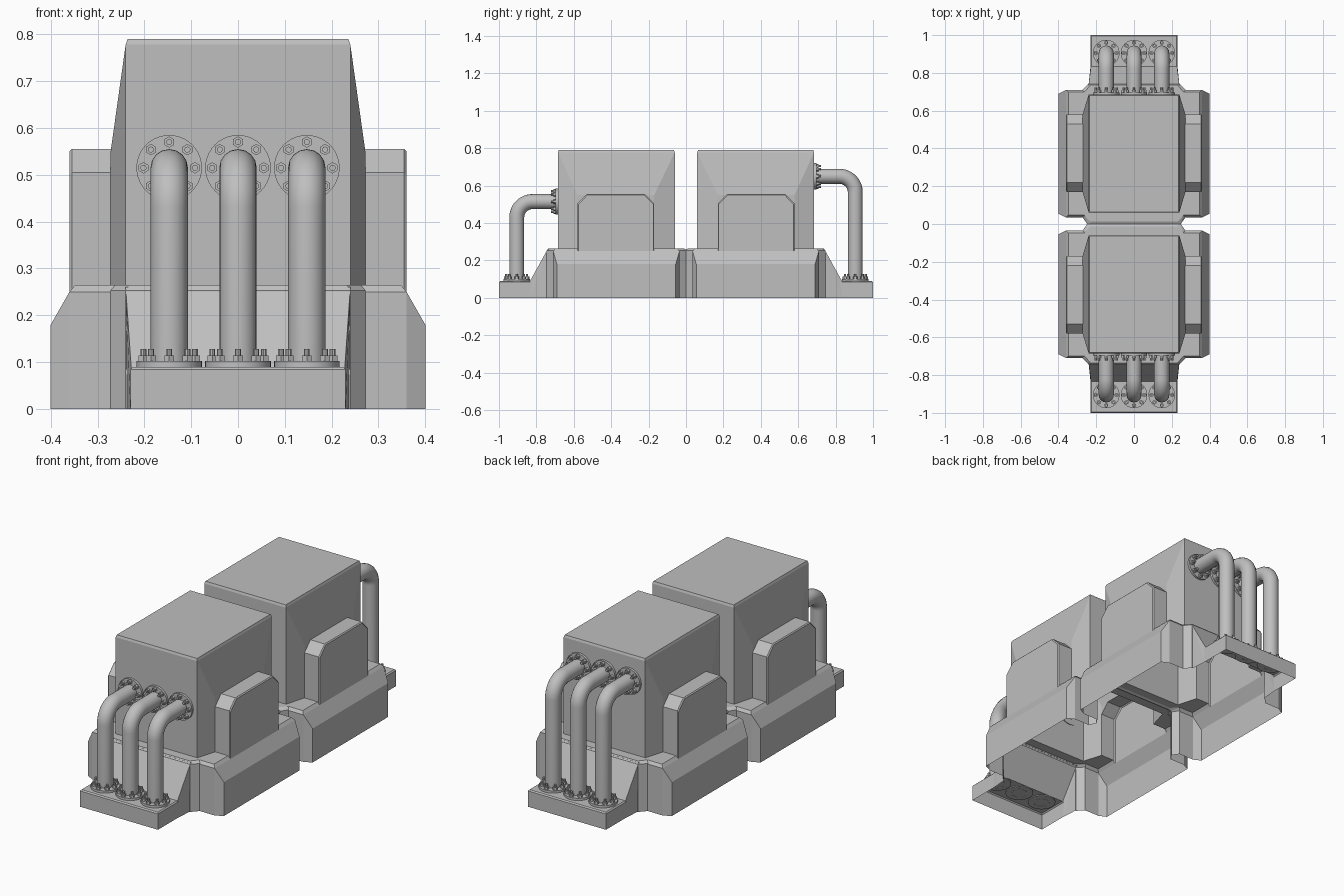
import bpy, bmesh, math
from mathutils import Matrix, Vector

cube = bpy.data.objects.get("Cube")
if cube:
    bpy.data.objects.remove(cube, do_unlink=True)

GREY = (0.52, 0.52, 0.52, 1)
metal = bpy.data.materials.new("plain_grey")
metal.use_nodes = True
metal.diffuse_color = GREY
metal.node_tree.nodes["Principled BSDF"].inputs["Base Color"].default_value = GREY


def make_object(name, bm):
    bmesh.ops.recalc_face_normals(bm, faces=bm.faces)
    mesh = bpy.data.meshes.new(name)
    bm.to_mesh(mesh)
    bm.free()
    mesh.materials.append(metal)
    obj = bpy.data.objects.new(name, mesh)
    bpy.context.collection.objects.link(obj)
    return obj


def activate(obj):
    bpy.ops.object.select_all(action='DESELECT')
    obj.select_set(True)
    bpy.context.view_layer.objects.active = obj


def hull(name, points):
    """Convex solid around a handful of corner points."""
    bm = bmesh.new()
    for p in points:
        bm.verts.new(p)
    bmesh.ops.convex_hull(bm, input=bm.verts)
    bmesh.ops.dissolve_limit(bm, angle_limit=0.01, verts=bm.verts, edges=bm.edges)
    return make_object(name, bm)


def layer(outline, z):
    """Points of a half outline, mirrored across x, at one height."""
    return [(s * x, y, z) for x, y in outline for s in (-1, 1)]


def inset(outline, d):
    mid = sum(y for x, y in outline) / len(outline)
    return [(x - d, y - math.copysign(d, y - mid)) for x, y in outline]


# Half of the housing, as solids to be joined
core_plan = [(.24, -.012), (.272, .035), (.272, .71), (.24, .745)]
core = hull("housing_shell", layer(core_plan, 0) + layer(core_plan, .253)
            + layer([(.23, .012), (.262, .045), (.262, .70), (.23, .735)], .265))

wing_plan = [(.36, .035), (.4, .055), (.4, .69), (.36, .71)]
wing_top = [(.36, .035), (.36, .71)]
wings = hull("wings", layer(wing_plan, 0) + layer(wing_plan, .18)
             + layer(wing_top, .25) + layer(inset(wing_top, .012), .265))

ramp = hull("ramp", layer([(.24, .70), (.23, .835)], 0)
            + layer([(.24, .70), (.24, .74)], .26) + layer([(.228, .835)], .088))

plat_plan = [(.23, .80), (.23, 1.0)]
platform = hull("platform", layer(plat_plan, 0) + layer(plat_plan, .084)
                + layer([(.224, .80), (.224, .994)], .09))

roof = [(.24, .06), (.24, .685)]
tower_plan = [(.24, .06), (.272, .17), (.272, .58), (.24, .685)]
tower = hull("tower", layer(tower_plan, .2) + layer(tower_plan, .55)
             + layer(roof, .778) + layer(inset(roof, .004), .79))


def cheek(side):
    profile = [(.17, .2), (.17, .505), (.22, .555), (.53, .555), (.58, .505), (.58, .2)]
    pts = [(side * .2, y, z) for y, z in profile]
    pts += [(side * .355, y, z) for y, z in profile]
    pts += [(side * .36, y + (.375 - y) * .02, z - .005) for y, z in profile]
    return hull("cheek", pts)


for part in (wings, ramp, platform, tower, cheek(-1), cheek(1)):
    mod = core.modifiers.new("join", 'BOOLEAN')
    mod.operation = 'UNION'
    mod.solver = 'EXACT'
    mod.object = part
    activate(core)
    bpy.ops.object.modifier_apply(modifier=mod.name)
    bpy.data.objects.remove(part, do_unlink=True)

# Open the underside, then mirror so both halves share one hollow shell
bm = bmesh.new()
bm.from_mesh(core.data)
floor = [f for f in bm.faces if all(v.co.z < .001 for v in f.verts)]
bmesh.ops.delete(bm, geom=floor, context='FACES')
bm.to_mesh(core.data)
bm.free()
mirror = core.modifiers.new("mirror", 'MIRROR')
mirror.use_axis = (False, True, False)
mirror.use_bisect_axis = (False, True, False)
activate(core)
bpy.ops.object.modifier_apply(modifier=mirror.name)


def flange(name, place):
    """Round plate with a ring of nuts and studs, facing local +z."""
    bm = bmesh.new()

    def rod(radius, low, high, sides, x=0, y=0):
        bmesh.ops.create_cone(
            bm, cap_ends=True, segments=sides, radius1=radius, radius2=radius,
            depth=high - low,
            matrix=place @ Matrix.Translation((x, y, (low + high) / 2)))

    rod(.07, -.004, .012, 40)
    for i in range(8):
        a = i * math.tau / 8
        x, y = .055 * math.cos(a), .055 * math.sin(a)
        rod(.012, .012, .024, 6, x, y)
        rod(.0065, .024, .038, 10, x, y)
    obj = make_object(name, bm)
    activate(obj)
    bpy.ops.object.shade_smooth_by_angle(angle=math.radians(35))


def pipe(name, x, side, height):
    """Rises from the platform and bends into the tower wall."""
    bend, reach = .085, .905
    path = [(reach, .085)]
    for i in range(13):
        a = i * math.pi / 24
        path.append((reach - bend + bend * math.cos(a),
                     height - bend + bend * math.sin(a)))
    path.append((.68, height))
    curve = bpy.data.curves.new(name, 'CURVE')
    curve.dimensions = '3D'
    curve.bevel_depth = .04
    curve.bevel_resolution = 6
    curve.materials.append(metal)
    spline = curve.splines.new('POLY')
    spline.points.add(len(path) - 1)
    for point, (y, z) in zip(spline.points, path):
        point.co = (x, side * y, z, 1)
    obj = bpy.data.objects.new(name, curve)
    bpy.context.collection.objects.link(obj)
    activate(obj)
    bpy.ops.object.convert(target='MESH')
    bpy.ops.object.shade_smooth_by_angle(angle=math.radians(35))


# Three pipes at each end; the back set enters higher
for end, side, height in (("front", -1, .515), ("back", 1, .65)):
    for label, x in (("right", -.147), ("middle", 0), ("left", .147)):
        pipe(f"{end}_{label}_pipe", x, side, height)
        flange(f"{end}_{label}_platform_flange",
               Matrix.Translation((x, side * .905, .09)))
        flange(f"{end}_{label}_wall_flange",
               Matrix.Translation((x, side * .685, height))
               @ Matrix.Rotation(-side * math.pi / 2, 4, 'X'))
